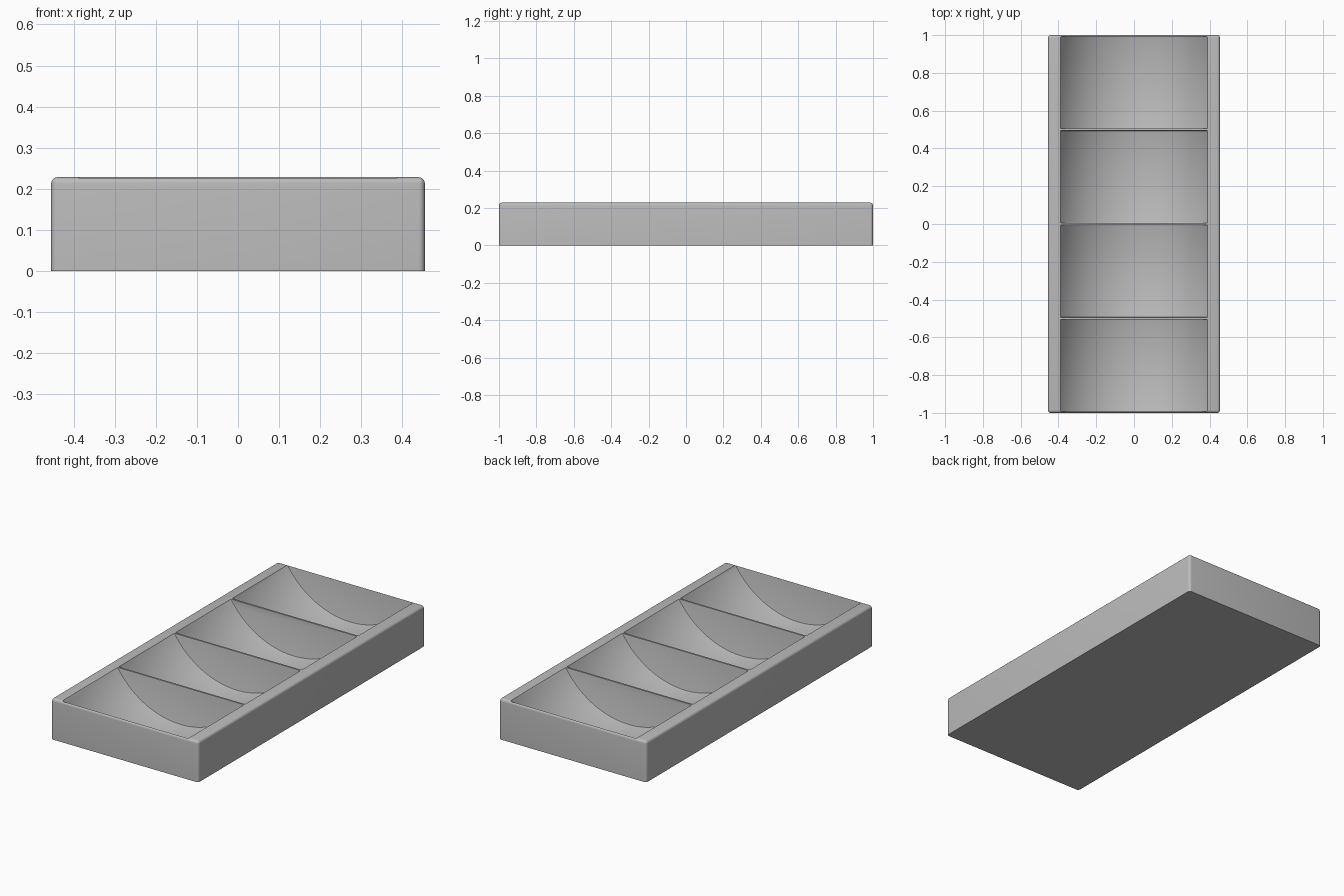
import bpy, bmesh, math

cube = bpy.data.objects.get("Cube")
if cube:
    bpy.data.objects.remove(cube, do_unlink=True)

WIDTH, LENGTH, HEIGHT = 0.91, 2.0, 0.228
CELLS, RIB, END_WALL = 4, 0.01, 0.007
HALF_CHORD, DEPTH = 0.39, 0.215
RADIUS = (HALF_CHORD ** 2 + DEPTH ** 2) / (2 * DEPTH)

grey = bpy.data.materials.new("matte grey")
grey.use_nodes = True
colour = (0.5, 0.5, 0.5, 1)
grey.diffuse_color = colour
grey.node_tree.nodes["Principled BSDF"].inputs["Base Color"].default_value = colour


def make_object(name, bm):
    bmesh.ops.recalc_face_normals(bm, faces=bm.faces)
    mesh = bpy.data.meshes.new(name)
    bm.to_mesh(mesh)
    bm.free()
    obj = bpy.data.objects.new(name, mesh)
    bpy.context.collection.objects.link(obj)
    mesh.materials.append(grey)
    return obj


# Tray block: rounded everywhere except around the flat base
bm = bmesh.new()
bmesh.ops.create_cube(bm, size=1)
for v in bm.verts:
    v.co = (v.co.x * WIDTH, v.co.y * LENGTH, (v.co.z + 0.5) * HEIGHT)
rounded = [e for e in bm.edges if any(v.co.z > 0.1 for v in e.verts)]
bmesh.ops.bevel(bm, geom=rounded, offset=0.015, segments=5, profile=0.5,
                affect='EDGES')
tray = make_object("tray", bm)


# Trough cutter: circular arc floor, open above the rim, with softened ends
def add_trough(bm, y0, y1, steps=48):
    centre_z = HEIGHT - DEPTH + RADIUS
    reach = math.acos((centre_z - HEIGHT - 0.001) / RADIUS)
    profile = []
    for i in range(steps + 1):
        a = reach * (2 * i / steps - 1)
        profile.append((RADIUS * math.sin(a), centre_z - RADIUS * math.cos(a)))
    profile += [(profile[-1][0], HEIGHT + 0.1), (profile[0][0], HEIGHT + 0.1)]
    face = bm.faces.new([bm.verts.new((x, y0, z)) for x, z in profile])
    grown = bmesh.ops.extrude_face_region(bm, geom=[face])["geom"]
    moved = [g for g in grown if isinstance(g, bmesh.types.BMVert)]
    bmesh.ops.translate(bm, verts=moved, vec=(0, y1 - y0, 0))


bm = bmesh.new()
pitch = LENGTH / CELLS
for i in range(CELLS):
    start = -LENGTH / 2 + i * pitch
    y0 = start + (END_WALL if i == 0 else RIB / 2)
    y1 = start + pitch - (END_WALL if i == CELLS - 1 else RIB / 2)
    add_trough(bm, y0, y1)
bmesh.ops.recalc_face_normals(bm, faces=bm.faces)
ends = [e for e in bm.edges if abs(e.verts[0].co.y - e.verts[1].co.y) < 0.001]
bmesh.ops.bevel(bm, geom=ends, offset=0.005, segments=2, profile=0.5,
                affect='EDGES')
cutter = make_object("trough_cutter", bm)
cutter.hide_render = True

# Carve the troughs and finish the shading
cut = tray.modifiers.new("troughs", 'BOOLEAN')
cut.operation = 'DIFFERENCE'
cut.solver = 'EXACT'
cut.object = cutter
bpy.ops.object.select_all(action='DESELECT')
bpy.context.view_layer.objects.active = tray
tray.select_set(True)
bpy.ops.object.modifier_apply(modifier=cut.name)
bpy.data.objects.remove(cutter, do_unlink=True)
bpy.ops.object.shade_smooth_by_angle(angle=math.radians(30))
